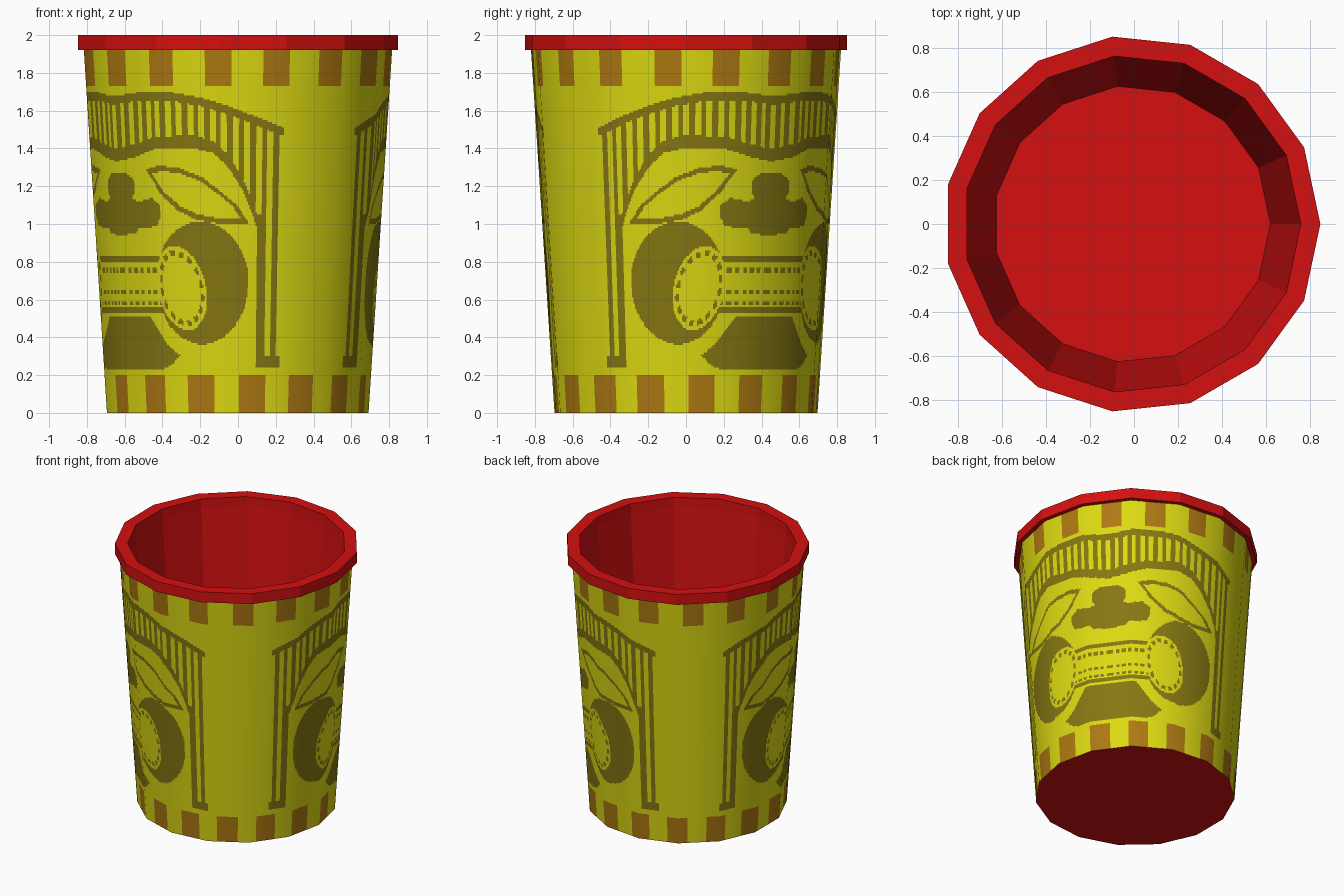
import bpy, bmesh, math

if "Cube" in bpy.data.objects:
    bpy.data.objects.remove(bpy.data.objects["Cube"])

SIDES, SUB, ROWS = 15, 40, 192
OFFX = -0.009            # centres the odd-sided polygon
BODY_H, R_LOW, R_HIGH = 1.92, 0.70, 0.825


def material(name, rgb):
    m = bpy.data.materials.new(name)
    m.diffuse_color = (*rgb, 1)
    m.use_nodes = True
    m.node_tree.nodes["Principled BSDF"].inputs["Base Color"].default_value = m.diffuse_color
    return m


red = material("red", (0.66, 0.005, 0.005))
yellow = material("yellow", (0.72, 0.70, 0.006))
olive = material("olive", (0.235, 0.185, 0.006))
brown = material("brown", (0.42, 0.19, 0.006))


def corner(i, r, z):
    t = 2 * math.pi * i / SIDES
    return (r * math.cos(t) + OFFX, r * math.sin(t), z)


def lathe(name, profile, mat):
    """Flat-sided revolve; zero radius ends close with a flat cap."""
    bm = bmesh.new()
    rings = [[bm.verts.new(corner(i, r, z)) for i in range(SIDES)]
             for r, z in profile]
    for a, b in zip(rings, rings[1:]):
        for i in range(SIDES):
            j = (i + 1) % SIDES
            bm.faces.new((a[i], a[j], b[j], b[i]))
    bm.faces.new(rings[-1])
    me = bpy.data.meshes.new(name)
    bm.to_mesh(me)
    bm.free()
    me.materials.append(mat)
    ob = bpy.data.objects.new(name, me)
    bpy.context.collection.objects.link(ob)
    return ob


# Rim, inner wall and floor
lathe("rim_and_lining", [(0.82, 1.92), (0.857, 1.92), (0.857, 2.0),
                         (0.768, 2.0), (0.766, 1.93), (0.63, 0.06)], red)

# Underside disc
base = bpy.data.meshes.new("base")
base.from_pydata([corner(i, R_LOW, 0) for i in range(SIDES)], [],
                 [list(range(SIDES))[::-1]])
base.materials.append(red)
bpy.context.collection.objects.link(bpy.data.objects.new("base", base))

# Carved face pattern: half outlines as (degrees from face centre, height)
HAIR_TOP = [(0, 1.675), (15, 1.70), (27, 1.70), (40, 1.67), (51, 1.625), (72.4, 1.51)]
HAIR_LOW = [(0, 1.33), (10, 1.355), (20, 1.395), (36, 1.405), (45, 1.375),
            (51, 1.30), (57, 1.17), (62.5, 0.98)]
EYE = [(15.5, 1.29), (22, 1.31), (30, 1.30), (40, 1.25), (50, 1.15), (55, 1.09),
       (59.3, 1.0), (48, 1.0), (38, 1.02), (30, 1.07), (22, 1.17)]
EYE_C = (37, 1.155)
EYE_IN = [(EYE_C[0] + 0.86 * (a - EYE_C[0]), EYE_C[1] + 0.76 * (z - EYE_C[1]) +
           0.0016 * (37 - a) * 0.3) for a, z in EYE]
NOSE = [(-1, 1.275), (5, 1.27), (9, 1.23), (9, 1.17), (7.5, 1.13), (12, 1.12),
        (18, 1.14), (22, 1.10), (22.5, 1.04), (20, 0.99), (15, 0.98), (11, 0.985),
        (9, 0.95), (-1, 0.94)]
CHIN = [(-1, 0.51), (15, 0.51), (20, 0.42), (25, 0.345), (29.5, 0.305),
        (25, 0.25), (20, 0.228), (-1, 0.235)]


def curve(pts, a):
    for (a0, z0), (a1, z1) in zip(pts, pts[1:]):
        if a <= a1:
            return z0 + (z1 - z0) * (a - a0) / (a1 - a0)
    return pts[-1][1]


def inside(poly, a, z):
    hit = False
    for (a0, z0), (a1, z1) in zip(poly, poly[1:] + poly[:1]):
        if (z0 > z) != (z1 > z) and a < a0 + (a1 - a0) * (z - z0) / (z1 - z0):
            hit = not hit
    return hit


def mouth(a, z):
    """True for dark cells around the bone-shaped mouth."""
    ka, kz = (a - 30.5 + 12 * (z - 0.66)) / 10.8, (z - 0.66) / 0.222
    k = math.hypot(ka, kz)
    if k < 1:                                            # knob with dotted ring
        if 0.76 < k < 0.9 and a > 21:
            return (math.degrees(math.atan2(kz, ka)) / 22.5) % 1 < 0.55
        return False
    if a < 22 and 0.56 < z < 0.80:                       # bar with dotted rows
        return any(abs(z - r) < 0.011 for r in (0.755, 0.64, 0.58)) and (a / 3.4) % 1 < 0.6
    if math.hypot((a - 39.3) / 19.8, (z - 0.688) / 0.325) < 1:   # round cheek
        return True
    return a < 23 and 0.53 < z < 0.835                   # bar outline


def carved(a, z):
    if a > 72.4 or z > 1.71 or z < 0.22:
        return False
    if a > 62.5:                                         # side post
        low = 0.235
    else:
        low = curve(HAIR_LOW, a)
    top = curve(HAIR_TOP, a)
    if low < z < top:                                    # hair with slits
        near = abs((a / 4.487 + 0.5) % 1 - 0.5) * 4.487 < 1.15
        post_slit = a < 65.5 and z < 1.05
        return not (near and not post_slit and low + 0.065 < z < top - 0.045)
    if z > 0.93:
        if inside(EYE, a, z):
            return not inside(EYE_IN, a, z)
        if inside(NOSE, a, z):
            return True
    return mouth(a, z) or (z < 0.52 and inside(CHIN, a, z))


def paint(az, z):
    if z > 1.73:                                         # upper stripe band
        return 2 if abs((az - 285.5 + 11.25) % 22.5 - 11.25) < 5.1 else 0
    if z < 0.2:                                          # lower stripe band
        return 2 if abs((az - 276.8 + 11.25) % 22.5 - 11.25) < 5.9 else 0
    return 1 if carved(abs((az - 36 + 90) % 180 - 90), z) else 0


# Cup body: fifteen flat sides cut into fine cells coloured by the pattern rule
cols = SIDES * SUB
verts, normals, faces, tints = [], [], [], []
for r in range(ROWS + 1):
    f = r / ROWS
    rad = R_LOW + (R_HIGH - R_LOW) * f
    for c in range(cols):
        i, t = c // SUB, (c % SUB) / SUB
        p, q = corner(i, rad, BODY_H * f), corner(i + 1, rad, 0)
        verts.append((p[0] + (q[0] - p[0]) * t, p[1] + (q[1] - p[1]) * t, p[2]))
        ang = 2 * math.pi * c / cols
        normals.append((math.cos(ang) * 0.998, math.sin(ang) * 0.998, -0.065))
for r in range(ROWS):
    for c in range(cols):
        d = (c + 1) % cols
        faces.append((r * cols + c, r * cols + d, (r + 1) * cols + d, (r + 1) * cols + c))
        tints.append(paint((c + 0.5) * 360 / cols, (r + 0.5) * BODY_H / ROWS))
body = bpy.data.meshes.new("cup_body")
body.from_pydata(verts, [], faces)
for m in (yellow, olive, brown):
    body.materials.append(m)
body.polygons.foreach_set("material_index", tints)
body.polygons.foreach_set("use_smooth", [True] * len(faces))
body.update()
body.normals_split_custom_set_from_vertices(normals)     # round shading
bpy.context.collection.objects.link(bpy.data.objects.new("cup_body", body))
